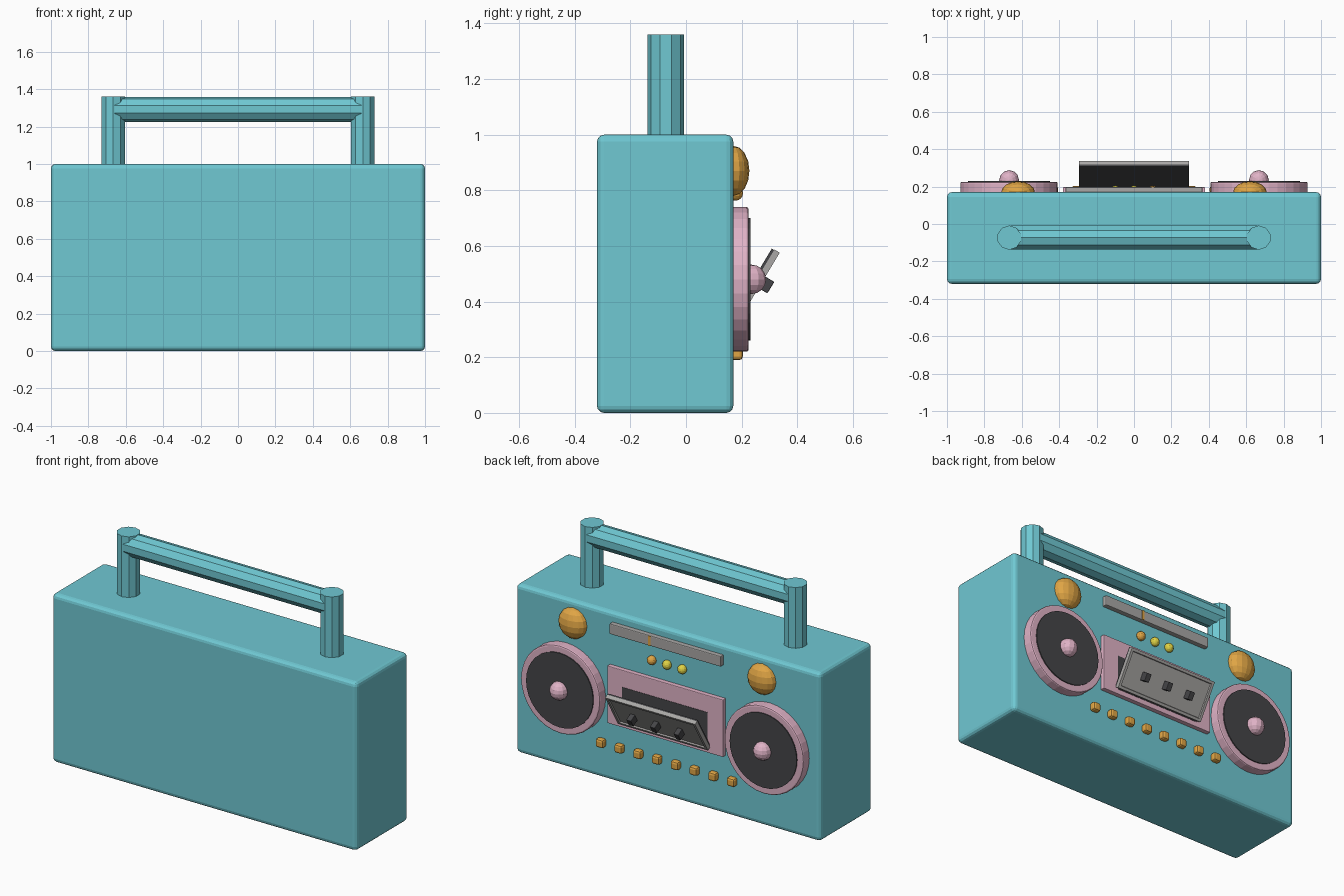
import bpy, bmesh
from math import radians, pi
from mathutils import Vector

if "Cube" in bpy.data.objects:
    bpy.data.objects.remove(bpy.data.objects["Cube"])


def material(name, r, g, b):
    m = bpy.data.materials.new(name)
    m.diffuse_color = (r, g, b, 1)
    m.use_nodes = True
    m.node_tree.nodes["Principled BSDF"].inputs["Base Color"].default_value = m.diffuse_color
    return m


TEAL = material("teal", 0.16, 0.58, 0.65)
PINK = material("pink", 0.75, 0.45, 0.57)
ORANGE = material("orange", 0.75, 0.38, 0.06)
YELLOW = material("yellow", 0.75, 0.65, 0.06)
DARK = material("dark", 0.06, 0.06, 0.065)
GREY = material("grey", 0.4, 0.39, 0.38)


def finish(name, mat, bevel=0, segments=2):
    o = bpy.context.object
    o.name = name
    o.data.materials.append(mat)
    if bevel:
        b = o.modifiers.new("bevel", 'BEVEL')
        b.width, b.segments = bevel, segments
        b.limit_method = 'ANGLE'
        b.angle_limit = radians(50)
    return o


def box(name, mat, center, size, bevel=0, segments=2, tilt=0):
    bpy.ops.mesh.primitive_cube_add(size=1, location=center, rotation=(tilt, 0, 0))
    o = bpy.context.object
    for v in o.data.vertices:
        v.co = v.co * Vector(size)
    return finish(name, mat, bevel, segments)


def cylinder(name, mat, center, r, depth, sides, rot=(0, 0, 0), bevel=0):
    bpy.ops.mesh.primitive_cylinder_add(vertices=sides, radius=r, depth=depth,
                                        location=center, rotation=rot)
    return finish(name, mat, bevel)


def ball(name, mat, center, r, ry, seg=16, rings=8):
    bpy.ops.mesh.primitive_uv_sphere_add(segments=seg, ring_count=rings, radius=1, location=center)
    o = bpy.context.object
    for v in o.data.vertices:
        v.co = Vector((v.co.x * r, v.co.y * ry, v.co.z * r))
    return finish(name, mat)


# main case
box("case", TEAL, (0, -0.075, 0.5), (2, 0.49, 1), 0.025, 3)

# handle: crossbar between two posts
cylinder("handle_bar", TEAL, (0, -0.073, 1.292), 0.067, 1.32, 10, (pi / 2, 0, pi / 2))

for side, s in (("left", -1), ("right", 1)):
    cylinder("handle_post_" + side, TEAL, (s * 0.667, -0.073, 1.175), 0.065, 0.37, 10)
    # speakers with rim, cone and centre dome
    c = s * 0.668
    cylinder("speaker_rim_" + side, PINK, (c, 0.19, 0.48), 0.26, 0.07, 32, (pi / 2, 0, 0), 0.008)
    cylinder("speaker_cone_" + side, DARK, (c, 0.205, 0.48), 0.22, 0.052, 32, (pi / 2, 0, 0))
    ball("speaker_dome_" + side, PINK, (c, 0.235, 0.48), 0.053, 0.053, 12, 8)
    # large tuning knobs
    ball("knob_" + side, ORANGE, (s * 0.62, 0.17, 0.87), 0.09, 0.058)

# tuning scale with needle
box("tuning_scale", GREY, (0, 0.18, 0.913), (0.73, 0.035, 0.062), 0.005)
box("tuning_needle", ORANGE, (0.1, 0.185, 0.913), (0.014, 0.033, 0.058))

# indicator lights
for i, m in enumerate((ORANGE, YELLOW, YELLOW)):
    ball("light_%d" % i, m, (0.1 - 0.1 * i, 0.178, 0.79), 0.027, 0.027, 12, 8)

# push buttons
for i in range(8):
    box("button_%d" % i, ORANGE, (0.43 - i * 0.123, 0.183, 0.215), (0.05, 0.042, 0.05), 0.012)

# tape deck: surround and dark opening
box("deck_panel", PINK, (0, 0.182, 0.52), (0.76, 0.03, 0.34), 0.004)
box("deck_opening", DARK, (0, 0.185, 0.485), (0.56, 0.028, 0.21))

# tilted open door, hinged at its lower edge
TILT = radians(-31)
from_hinge = Vector((0, 0.2, 0.385))


def on_door(x, out, up):
    n, u = Vector((0, 0.857, -0.515)), Vector((0, 0.515, 0.857))
    return from_hinge + Vector((x, 0, 0)) + n * out + u * up


door = box("deck_door", GREY, on_door(0, 0.008, 0.117), (0.59, 0.022, 0.234), tilt=TILT)
bm = bmesh.new()
bm.from_mesh(door.data)
face = [f for f in bm.faces if f.normal.y > 0.9]
bmesh.ops.inset_region(bm, faces=face, thickness=0.022, depth=0)
bmesh.ops.inset_region(bm, faces=face, thickness=0.004, depth=-0.008)
bm.to_mesh(door.data)
bm.free()
box("door_lining", DARK, on_door(0, -0.008, 0.117), (0.586, 0.01, 0.23), tilt=TILT)

# pegs on the door
for i in (-1, 0, 1):
    box("door_peg_%d" % (i + 1), DARK, on_door(i * 0.155, 0.034, 0.11), (0.032, 0.045, 0.048),
        0.003, tilt=TILT)
